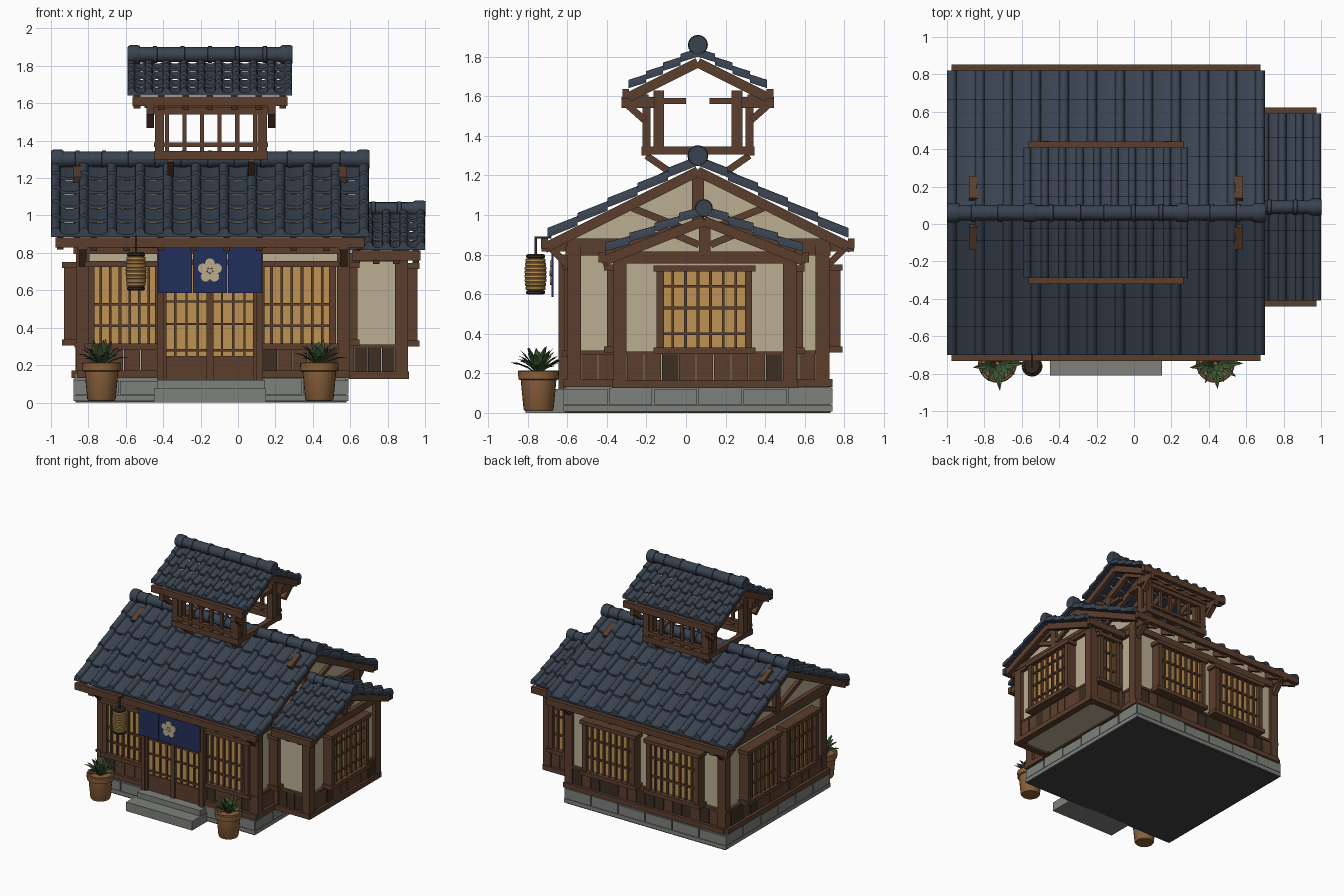
import bpy, bmesh, random
from math import sin, cos, pi, radians
from mathutils import Matrix, Vector

if "Cube" in bpy.data.objects:
    bpy.data.objects.remove(bpy.data.objects["Cube"])

random.seed(4)
COL = dict(tile=(.04, .055, .08), wood=(.105, .048, .026), dark=(.045, .027, .016), plaster=(.5, .43, .29),
           paper=(.52, .29, .085), stone=(.21, .22, .2), under=(.05, .05, .05), pot=(.26, .12, .045),
           leaf=(.05, .1, .035), navy=(.016, .028, .105), cream=(.5, .42, .27), iron=(.03, .02, .015))
MATS = {}
for k, c in COL.items():
    MATS[k] = bpy.data.materials.new(k)
    MATS[k].diffuse_color = (*c, 1)
PARTS = {}


def part(name, mat):
    return PARTS.setdefault(name, (bmesh.new(), mat))[0]


def box(name, mat, x0, x1, y0, y1, z0, z1, M=Matrix()):
    T = Matrix.Translation(((x0+x1)/2, (y0+y1)/2, (z0+z1)/2)) @ Matrix.Diagonal((x1-x0, y1-y0, z1-z0, 1))
    bmesh.ops.create_cube(part(name, mat), size=1, matrix=M @ T)


def beam(name, mat, p0, p1, w, h):
    a, b = Vector(p0), Vector(p1)
    R = (b-a).to_track_quat('X', 'Z').to_matrix().to_4x4()
    bmesh.ops.create_cube(part(name, mat), size=1, matrix=Matrix.Translation((a+b)/2) @ R
                          @ Matrix.Diagonal(((b-a).length, w, h, 1)))


def lathe(name, mat, profile, loc, axis='Z', n=20):
    """Rings of (radius, height) around an axis, closed at both ends."""
    bm, M = part(name, mat), Matrix.Translation(loc)
    if axis != 'Z':
        M = M @ Matrix.Rotation(pi/2, 4, axis)
    rings = [[bm.verts.new(M @ Vector((r*cos(2*pi*i/n), r*sin(2*pi*i/n), h))) for i in range(n)] for r, h in profile]
    for a, b in zip(rings, rings[1:]):
        for i in range(n):
            bm.faces.new((a[i], a[(i+1) % n], b[(i+1) % n], b[i]))
    bm.faces.new(rings[0])
    bm.faces.new(rings[-1])


def house_body(name, x0, x1, yc, half, z0, ze, zr):
    bm = part(name, 'plaster')
    prof = [(yc-half, z0), (yc+half, z0), (yc+half, ze), (yc, zr), (yc-half, ze)]
    f = bm.faces.new([bm.verts.new((x0, y, z)) for y, z in prof])
    ext = bmesh.ops.extrude_face_region(bm, geom=[f], use_keep_orig=True)
    bmesh.ops.translate(bm, vec=(x1-x0, 0, 0), verts=[v for v in ext['geom'] if isinstance(v, bmesh.types.BMVert)])


def roof(name, x0, x1, yc, zr, half, slope, rows, cols, r, spacing, ridge_z, ridge_r):
    """Overlapping rows of ribbed tiles, ridge roll, rafters and fascia."""
    bm, t, pts = part(name+'_tiles', 'tile'), .02, []
    p = (x1-x0-2*r)/cols
    for i in range(cols+1):
        c = x0+r+i*p
        pts += [(c-r*cos(pi*k/6), t+r*1.1*sin(pi*k/6)) for k in range(7)]
        if i < cols:
            pts += [(c+p*f, t-.007) for f in (.38, .62)]
    for s in (-1, 1):
        for j in range(rows):
            d0, d1 = half*j/rows, half*(j+1)/rows
            ring = []
            for d, lift in ((d0, 0), (d1, .016)):
                for top in (1, 0):
                    ring.append([bm.verts.new((x, yc+s*d, zr-slope*d+lift+top*h)) for x, h in pts])
            a, b, c, e = ring
            for q, w in ((a, c), (c, e), (e, b), (b, a)):
                for i in range(len(pts)-1):
                    bm.faces.new((q[i], q[i+1], w[i+1], w[i]))
            for i in (0, -1):
                bm.faces.new((a[i], c[i], e[i], b[i]))
        # rafters, barge boards, fascia
        n = round((x1-x0-.1)/spacing)
        for i in range(n+1):
            x = x0+.05+(x1-x0-.1)*i/n
            d = half+(0 if i in (0, n) else .015)
            beam(name+'_rafters', 'wood', (x, yc, zr-.03), (x, yc+s*d, zr-.03-slope*d), .035, .05)
        ye = yc+s*(half+.015)
        box(name+'_fascia', 'wood', x0+.025, x1-.025, ye-.017, ye+.017, zr-slope*half-.04, zr-slope*half+.012)
    # ridge roll with collars and end caps
    L, R = x1-x0, ridge_r
    prof, n = [(R*.9, 0)], round(L/.14)
    for i in range(1, n):
        x = L*i/n
        prof += [(R*.88, x-.012), (R, x-.01), (R, x+.01), (R*.88, x+.012)]
    lathe(name+'_ridge', 'tile', prof+[(R*.9, L)], (x0, yc, ridge_z), 'Y', 16)
    for x in (x0, x1-.065):
        lathe(name+'_ridge_caps', 'tile', [(R, 0), (R*1.1, .012), (R*1.1, .053), (R, .065)], (x+.002, yc, ridge_z), 'Y', 16)


def wall(ux, uy, dx, dy, ox, oy):
    """Local frame: u along the wall, d outward, z up."""
    return Matrix(((ux, dx, 0, ox), (uy, dy, 0, oy), (0, 0, 1, 0), (0, 0, 0, 1)))


F, B = wall(1, 0, 0, -1, 0, -.58), wall(1, 0, 0, 1, 0, .70)
L, R = wall(0, 1, -1, 0, -.85, 0), wall(0, 1, 1, 0, .56, 0)
AF, AB, AR = wall(1, 0, 0, -1, 0, -.34), wall(1, 0, 0, 1, 0, .53), wall(0, 1, 1, 0, .88, 0)


def window(M, u0, u1, z0, z1, nv, hs, d=.09):
    box('window_paper', 'paper', u0, u1, 0, d-.04, z0, z1, M)
    for u in (u0, u1):
        box('window_frames', 'wood', u-.018, u+.018, 0, d-.01, z0, z1, M)
    for z in (z0, z1):
        box('window_frames', 'wood', u0-.035, u1+.035, 0, d, z-.016, z+.016, M)
    for i in range(1, nv):
        u = u0+(u1-u0)*i/nv
        box('window_bars', 'wood', u-.007, u+.007, 0, d-.022, z0, z1, M)
    for z in hs:
        box('window_bars', 'wood', u0, u1, 0, d-.025, z-.007, z+.007, M)


def dado(M, u0, u1, z1=.30):
    n = max(2, round((u1-u0)/.085))
    for i in range(n):
        w, dk = (u1-u0)/n, random.random() < .3
        box('wall_planks_dark' if dk else 'wall_planks', 'dark' if dk else 'wood',
            u0+w*i+.002, u0+w*(i+1)-.002, 0, random.uniform(.014, .02), .16, z1, M)


def rails(M, u0, u1, zs):
    for z0, z1, d in zs:
        box('wall_rails', 'wood', u0, u1, -.02, d, z0, z1, M)


# foundation and steps
box('foundation_underside', 'under', -.87, .58, -.61, .73, 0, .01)
box('foundation_slab', 'stone', -.88, .59, -.62, .74, .008, .04)
box('foundation_core', 'stone', -.868, .578, -.608, .728, .03, .15)
for i in range(6):
    a, w = -.88+1.47*i/6, 1.47/6
    b, v = -.62+1.36*i/6, 1.36/6
    for y in (-.61, .73):
        box('foundation_stones', 'stone', a+.004, a+w-.004, y-.01, y+.01, .043, random.uniform(.115, .13))
    for x in (-.87, .58):
        box('foundation_stones', 'stone', x-.01, x+.01, b+.004, b+v-.004, .043, random.uniform(.115, .13))
box('front_step', 'stone', -.45, .15, -.81, -.6, 0, .075)
box('front_step', 'stone', -.43, .145, -.7, -.6, .075, .12)

# walls and roofs
house_body('main_walls', -.85, .56, .06, .64, .14, .92, 1.235)
house_body('annex_walls', .55, .88, .095, .435, .14, .815, .985)
roof('main_roof', -1, .70, .06, 1.25, .76, .5, 5, 11, .026, .175, 1.30, .048)
roof('annex_roof', .585, 1, .09, 1.0, .50, .4, 4, 4, .022, .12, 1.035, .041)
roof('cupola_roof', -.59, .29, .06, 1.80, .35, .5, 4, 9, .02, .135, 1.86, .046)
for x in (-.86, .56):  # struts showing through near the ridge
    for s in (-1, 1):
        beam('ridge_struts', 'wood', (x, .06+s*.07, 1.25), (x, .06+s*.19, 1.19), .045, .035)

# timber frame
for x in (-.83, .565):
    for y in (-.565, .69):
        box('main_posts', 'wood', x-.035, x+.035, y-.035, y+.035, .14, .88)
    for s in (-1, 1):
        box('eave_brackets', 'wood', x-.025, x+.025, *sorted((.06+s*.55, .06+s*.79)), .815, .86)
        beam('eave_brackets', 'wood', (x, .06+s*.65, .74), (x, .06+s*.74, .83), .04, .035)
for y in (-.335, .525):
    box('annex_posts', 'wood', .84, .91, y-.035, y+.035, .13, .80)
    box('annex_posts', 'wood', .585, .62, y-.03, y+.03, .13, .80)
for M, u0, u1 in ((F, -.86, .6), (B, -.86, .6), (L, -.6, .72), (R, -.6, .72)):
    rails(M, u0, u1, [(.13, .17, .04), (.795, .845, .03), (.295, .315, .025)])
for M, u0, u1 in ((AF, .59, .91), (AB, .59, .91), (AR, -.37, .56)):
    rails(M, u0, u1, [(.125, .165, .035), (.755, .80, .03), (.295, .31, .022)])
for M, c, h, z, top in ((L, .06, .66, .845, 1.2), (R, .06, .66, .845, 1.2), (AR, .095, .46, .78, .96)):
    k = h/.66
    box('gable_frame', 'wood', c-h, c+h, -.02, .035, z, z+.035, M)
    box('gable_frame', 'wood', c-.03, c+.03, -.02, .03, z, top, M)
    for s in (-1, 1):
        beam('gable_frame', 'wood', M @ Vector((c+s*.03, .01, z+.07)), M @ Vector((c+s*.33*k, .01, z+.07+.12*k)), .035, .035)
        beam('gable_frame', 'wood', M @ Vector((c, .01, top+.01)), M @ Vector((c+s*h, .01, z+.05)), .03, .035)

# windows and lower planks
for u0, u1 in ((-.66, -.18), (-.08, .40)):
    window(B, u0+.02, u1-.02, .32, .735, 8, (.45, .6))
for M in (L, R):
    for u0, u1 in ((-.38, .0), (.12, .5)):
        window(M, u0, u1, .32, .735, 7, (.45, .6))
    dado(M, -.53, .655)
window(AR, -.13, .315, .315, .73, 7, (.40, .53, .64))
window(AB, .66, .82, .315, .73, 3, (.45, .6), .07)
window(F, -.785, -.425, .30, .74, 7, (.41, .525), .045)
window(F, .125, .505, .30, .74, 7, (.41, .525), .045)
dado(F, -.795, -.43, .29)
dado(F, .13, .53, .29)
dado(B, -.795, .53)
dado(AF, .62, .84)
dado(AB, .62, .84)
dado(AR, -.30, .49)

# sliding doors
box('door_paper', 'paper', -.40, .10, 0, .03, .12, .74, F)
for u in (-.415, .115):
    box('door_frame', 'wood', u-.018, u+.018, 0, .065, .12, .80, F)
box('door_frame', 'wood', -.43, .13, 0, .06, .735, .765, F)
for c in (-.275, -.025):
    box('door_panels', 'wood', c-.125, c+.125, 0, .042, .12, .25, F)
    for u in (c-.118, c+.118):
        box('door_bars', 'wood', u-.012, u+.012, 0, .055, .115, .74, F)
    for u in (c-.06, c, c+.06):
        box('door_bars', 'wood', u-.006, u+.006, 0, .044, .25, .74, F)
    for z in (.28, .42, .54):
        box('door_bars', 'wood', c-.12, c+.12, 0, .042, z-.006, z+.006, F)

# entrance curtain with blossom
box('curtain_rail', 'wood', -.56, .15, .085, .105, .825, .845, F)
for i in range(3):
    a = -.428+.187*i
    box('entrance_curtain', 'navy', a, a+.183, .09, .1, .585, .83, F)
for i in range(5):
    a = pi/2+2*pi*i/5
    lathe('curtain_blossom', 'cream', [(.026, 0), (.026, .008)], (-.15+.04*cos(a), -.68, .705+.04*sin(a)), 'X', 14)
lathe('curtain_blossom', 'cream', [(.014, 0), (.014, .01)], (-.15, -.68, .705), 'X', 12)

# hanging paper lantern
prof = []
for i in range(8):
    z, w = .62+.02*i, .05+.006*sin(pi*(i+.5)/8)
    prof += [(w-.004, z), (w, z+.005), (w, z+.015), (w-.004, z+.0199)]
lathe('lantern_shade', 'paper', prof, (-.545, -.76, 0))
for z in (.598, .78):
    lathe('lantern_caps', 'iron', [(.038, z), (.048, z+.006), (.048, z+.016), (.038, z+.024)], (-.545, -.76, 0))
box('lantern_hanger', 'iron', -.551, -.539, -.766, -.754, .80, .89)
box('lantern_hanger', 'iron', -.551, -.539, -.766, -.68, .88, .892)

# potted plants
for px in (-.73, .435):
    lathe('plant_pots', 'pot', [(.07, .01), (.076, .02), (.09, .165), (.102, .17), (.104, .21), (.098, .215), (.088, .215),
                                (.085, .19)], (px, -.745, 0), n=24)
    bm = part('plant_leaves', 'leaf')
    for i in range(26):
        a, e = i*2.4, radians(22+58*i/26)
        ln = random.uniform(.13, .17)
        rows = []
        for f, w in ((0, .007), (.35, .017), (.7, .013), (1, .001)):
            rr, zz = .01+ln*f*cos(e)*.9, .2+ln*f*sin(e)+.05*f*(1-f)-.02*f*f
            o = Vector((px+rr*cos(a), -.745+rr*sin(a), zz))
            sd = Vector((-sin(a), cos(a), 0))*w
            rows.append([bm.verts.new(v) for v in (o-sd, o-Vector((0, 0, w*.5)), o+sd)])
        for q, w in zip(rows, rows[1:]):
            for k in (0, 1):
                bm.faces.new((q[k], q[k+1], w[k+1], w[k]))

# open cupola frame
for s in (-1, 1):
    def ys(a, b): return sorted((.06+s*a, .06+s*b))
    box('cupola_frame', 'wood', -.45, .16, *ys(.24, .285), 1.30, 1.345)
    box('cupola_frame', 'wood', -.45, .16, *ys(.245, .28), 1.365, 1.39)
    box('cupola_frame', 'wood', -.45, .16, *ys(.24, .28), 1.54, 1.575)
    box('cupola_frame', 'wood', -.50, .20, *ys(.25, .29), 1.575, 1.61)
    for i in range(6):
        x = -.38+.47*i/5
        box('cupola_slats', 'wood', x-.011, x+.011, *ys(.25, .272), 1.345, 1.55)
    for x in (-.42, .13):
        box('cupola_posts', 'wood', x-.025, x+.025, *ys(.17, .225), 1.32, 1.63)
        box('cupola_posts', 'wood', x-.025, x+.025, *ys(.24, .28), 1.31, 1.55)
        box('cupola_brackets', 'wood', x-.02, x+.02, *ys(.06, .23), 1.56, 1.59)
        beam('cupola_brackets', 'wood', (x+(.06 if x < 0 else -.06), .06+s*.26, 1.30), (x+(.06 if x < 0 else -.06), .06+s*.13, 1.21), .035, .035)
    for x in (-.47, .18):
        box('cupola_brackets', 'wood', x-.02, x+.02, *ys(.22, .385), 1.54, 1.595)
        beam('cupola_brackets', 'wood', (x, .06+s*.27, 1.48), (x, .06+s*.36, 1.56), .04, .035)
for x in (-.43, .14):
    box('cupola_frame', 'wood', x-.02, x+.02, -.22, .345, 1.305, 1.345)

# finish every part
for name, (bm, mat) in PARTS.items():
    bmesh.ops.recalc_face_normals(bm, faces=bm.faces)
    me = bpy.data.meshes.new(name)
    bm.to_mesh(me)
    bm.free()
    me.materials.append(MATS[mat])
    ob = bpy.data.objects.new(name, me)
    bpy.context.collection.objects.link(ob)
    ob.select_set(True)
    bpy.context.view_layer.objects.active = ob
bpy.ops.object.shade_smooth_by_angle(angle=radians(38))

for m in bpy.data.materials:
    if m.users and not m.is_grease_pencil:
        m.use_nodes = True
        m.node_tree.nodes["Principled BSDF"].inputs["Base Color"].default_value = m.diffuse_color
